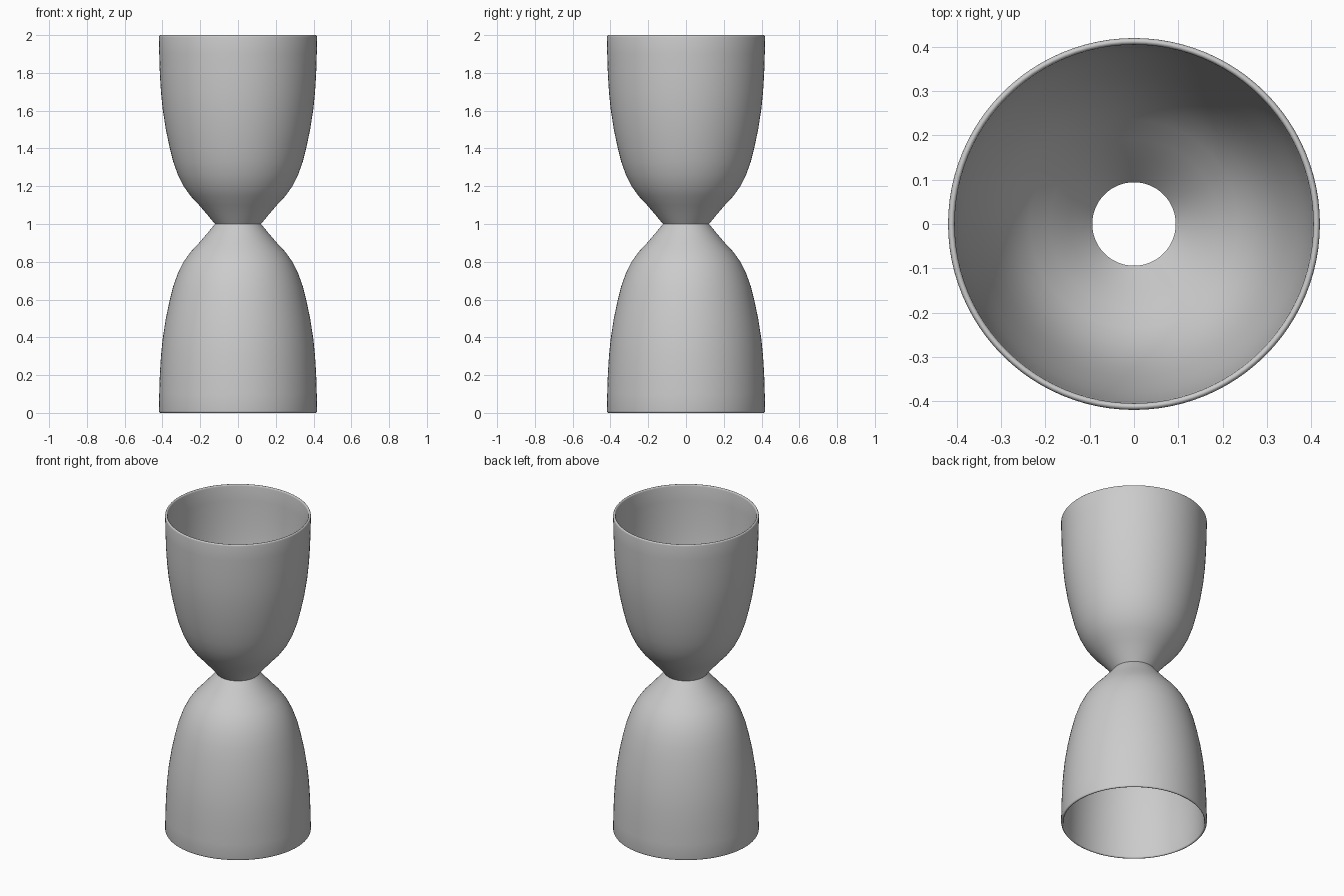
import bpy, bmesh, math
from mathutils import Vector

if "Cube" in bpy.data.objects:
    bpy.data.objects.remove(bpy.data.objects["Cube"])

SIDES = 96

# Outer half profile (radius, height above waist), waist to rim
outer = [Vector(p) for p in [(0.122, 0), (0.163, 0.05), (0.206, 0.10), (0.250, 0.147),
         (0.288, 0.20), (0.318, 0.26), (0.343, 0.33), (0.363, 0.41), (0.382, 0.50),
         (0.399, 0.61), (0.408, 0.70), (0.414, 0.80), (0.417, 0.90), (0.419, 0.99)]]

# Inner profile: outer offset along its normal, thinning slightly towards the rim
inner = []
for i, p in enumerate(outer):
    t = (outer[min(i + 1, len(outer) - 1)] - outer[max(i - 1, 0)]).normalized()
    n = Vector((-t.y, t.x))
    q = p + n * (0.021 - 0.006 * p.y)
    inner.append(q)
inner[0] = Vector((0.094, 0))
inner[-1] = Vector((0.404, 0.99))

# Rounded lip joining the two walls
lip = [Vector((0.4115 + 0.0075 * math.cos(a), 0.99 + 0.01 * math.sin(a)))
       for a in (math.pi * k / 6 for k in range(1, 6))]
half = outer + lip + inner[::-1]

# Full closed section: upper half, then its mirror below the waist
loop = [(p.x, 1 + p.y) for p in half] + [(p.x, 1 - p.y) for p in half[-2:0:-1]]

# Lathe the section round the z axis
bm = bmesh.new()
rings = []
for k in range(SIDES):
    a = 2 * math.pi * k / SIDES
    rings.append([bm.verts.new((r * math.cos(a), r * math.sin(a), z)) for r, z in loop])
for k in range(SIDES):
    A, B = rings[k], rings[(k + 1) % SIDES]
    for j in range(len(loop)):
        m = (j + 1) % len(loop)
        bm.faces.new((A[j], B[j], B[m], A[m]))
bmesh.ops.recalc_face_normals(bm, faces=bm.faces)
mesh = bpy.data.meshes.new("double_cup")
bm.to_mesh(mesh)
bm.free()

cup = bpy.data.objects.new("double_cup", mesh)
bpy.context.collection.objects.link(cup)
bpy.context.view_layer.objects.active = cup
cup.select_set(True)
bpy.ops.object.shade_smooth_by_angle(angle=math.radians(40))
